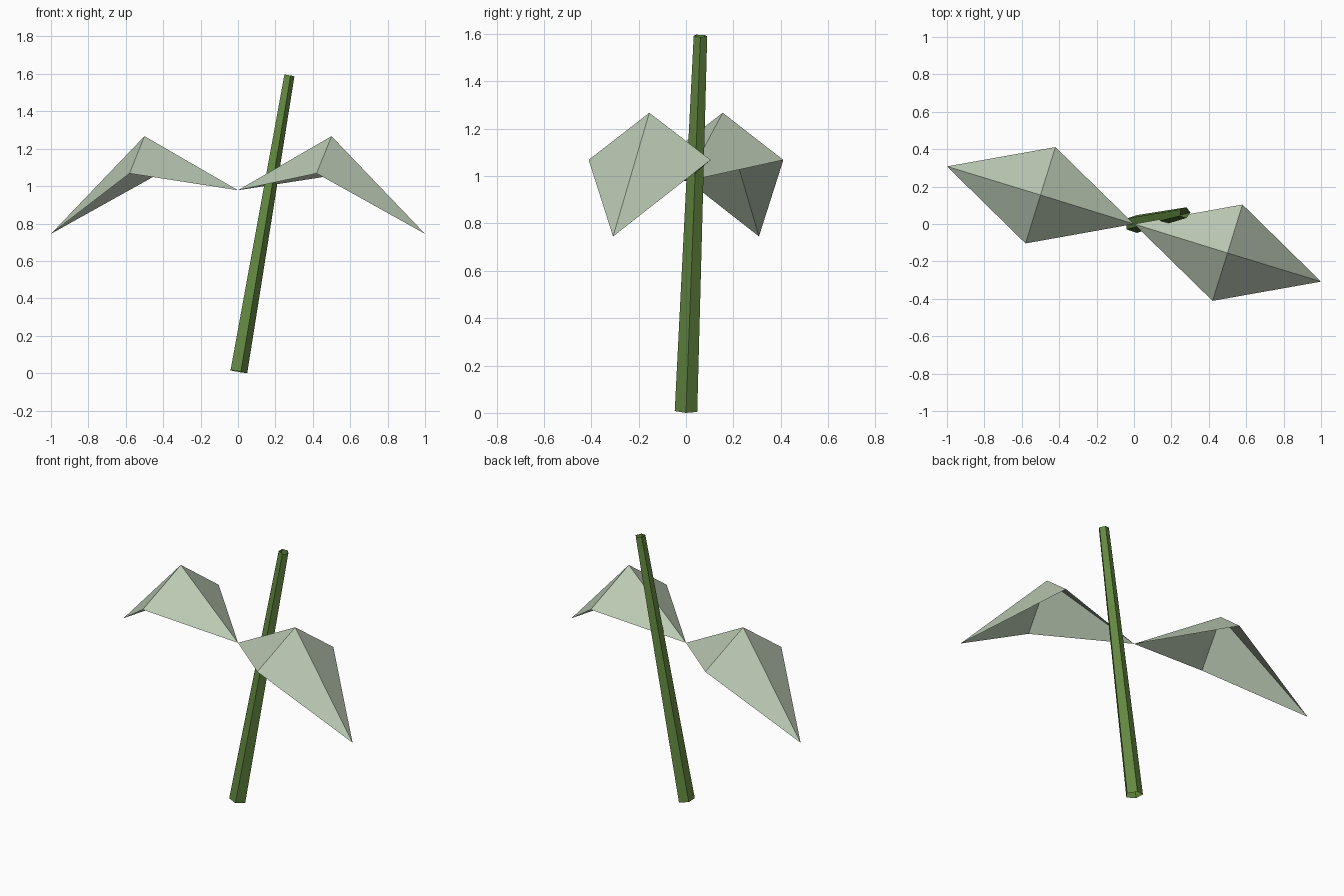
import bpy, math
from mathutils import Vector, Matrix

if "Cube" in bpy.data.objects:
    bpy.data.objects.remove(bpy.data.objects["Cube"])


def material(name, rgb):
    m = bpy.data.materials.new(name)
    m.diffuse_color = (*rgb, 1)
    m.use_nodes = True
    m.node_tree.nodes["Principled BSDF"].inputs["Base Color"].default_value = m.diffuse_color
    return m


def add_mesh(name, verts, faces, mat):
    me = bpy.data.meshes.new(name)
    me.from_pydata(verts, [], faces)
    me.materials.append(mat)
    me.update()
    ob = bpy.data.objects.new(name, me)
    bpy.context.collection.objects.link(ob)
    return ob


stem_green = material("stem green", (0.127, 0.25, 0.052))
leaf_green = material("pale leaf green", (0.49, 0.58, 0.45))

# Stem: leaning, tapered five-sided tube, open at both ends
bottom, top = Vector((0, 0, 0.0085)), Vector((0.272, 0.061, 1.592))
tilt = Vector((0, 0, 1)).rotation_difference(top - bottom)
SIDES = 5
verts = []
for centre, radius in ((bottom, 0.05), (top, 0.03)):
    for i in range(SIDES):
        a = math.tau * i / SIDES
        verts.append(centre + tilt @ Vector((radius * math.cos(a), radius * math.sin(a), 0)))
faces = [(i, (i + 1) % SIDES, (i + 1) % SIDES + SIDES, i + SIDES) for i in range(SIDES)]
add_mesh("stem", verts, faces, stem_green)

# Leaves: one folded four-triangle sheet, repeated half a turn around the stem
leaf = [Vector(p) for p in ((0.5, -0.155, 1.267),   # raised middle
                            (0, 0, 0.978),          # base
                            (0.42, -0.411, 1.068),  # front corner
                            (1.0, -0.308, 0.745),   # tip
                            (0.58, 0.104, 1.068))]  # back corner
fan = [(0, 1 + i, 1 + (i + 1) % 4) for i in range(4)]
for name, turn in (("right_leaf", 0), ("left_leaf", math.pi)):
    rot = Matrix.Rotation(turn, 3, 'Z')
    add_mesh(name, [rot @ p for p in leaf], fan, leaf_green)
